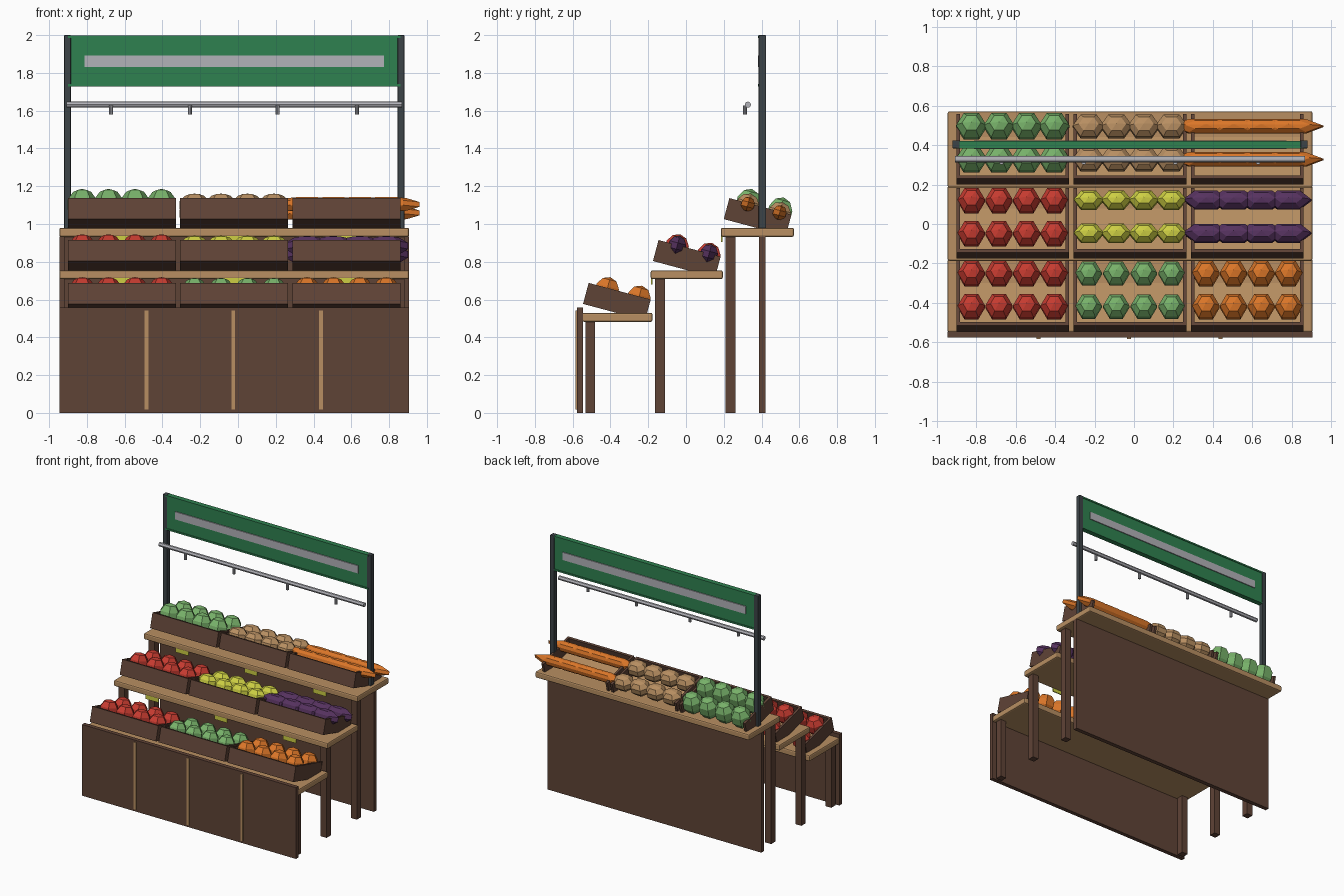
import bpy
import bmesh
from math import radians
from mathutils import Matrix, Vector

cube = bpy.data.objects.get("Cube")
if cube:
    bpy.data.objects.remove(cube, do_unlink=True)


def linear(c):
    return c / 12.92 if c <= 0.04045 else ((c + 0.055) / 1.055) ** 2.4


def material(name, code):
    rgb = [linear(int(code[i:i + 2], 16) / 255) for i in (0, 2, 4)]
    m = bpy.data.materials.new(name)
    m.use_nodes = True
    m.diffuse_color = (*rgb, 1)
    m.node_tree.nodes["Principled BSDF"].inputs["Base Color"].default_value = (*rgb, 1)
    return m


brown = material("dark wood", "5F4336")
tan = material("light wood", "B88F62")
sign_green = material("sign green", "2F8150")
leaf = material("produce green", "78B26A")
red = material("produce red", "C63B30")
yellow = material("yellow", "CDCF43")
purple = material("purple", "56325F")
orange = material("orange", "DB7628")
grey = material("light grey", "B2B2B8")
metal = material("dark metal", "3C4347")

MID = -0.02          # middle of the stand in x
TILT = radians(-15)  # crates lean back


def finish(name, bm, *mats):
    me = bpy.data.meshes.new(name)
    bm.to_mesh(me)
    bm.free()
    for m in mats:
        me.materials.append(m)
    ob = bpy.data.objects.new(name, me)
    bpy.context.scene.collection.objects.link(ob)
    return ob


def add_box(bm, x, y, z):
    """Add a box from (min, max) ranges."""
    centre = Vector([sum(r) / 2 for r in (x, y, z)])
    size = [r[1] - r[0] for r in (x, y, z)]
    mat = Matrix.Translation(centre) @ Matrix.Diagonal((*size, 1))
    return bmesh.ops.create_cube(bm, size=1, matrix=mat)["verts"]


def box(name, mat, x, y, z, bevel=0):
    bm = bmesh.new()
    add_box(bm, x, y, z)
    ob = finish(name, bm, mat)
    if bevel:
        mod = ob.modifiers.new("Bevel", "BEVEL")
        mod.width, mod.segments = bevel, 2
    return ob


def around(c, half):
    return (c - half, c + half)


def crate(name, x, y, z):
    """Open-backed crate with a light floor, tilted about its front bottom edge."""
    w, depth, h, t = 0.286, 0.34, 0.115, 0.018
    bm = bmesh.new()
    add_box(bm, (-w, w), (0, t), (0, h))
    for s in (-1, 1):
        add_box(bm, around(s * (w - t / 2), t / 2), (t, depth), (0, h))
    floor = add_box(bm, (t - w, w - t), (t, depth), (0, t))
    for f in {f for v in floor for f in v.link_faces}:
        f.normal_update()
        f.material_index = int(f.normal.z > 0.5)
    ob = finish(name, bm, brown, tan)
    ob.location, ob.rotation_euler = (x, y, z), (TILT, 0, 0)


def produce(name, mat, radii, lift, x, y, z):
    """Two rows of four faceted pieces lying in a crate."""
    bm = bmesh.new()
    turn = Matrix.Rotation(radians(30), 4, "Z")
    for row in (0.103, 0.277):
        for k in range(4):
            place = Matrix.Translation((0.14 * (k - 1.5), row, lift))
            bmesh.ops.create_uvsphere(bm, u_segments=6, v_segments=5, radius=1,
                                      matrix=place @ Matrix.Diagonal((*radii, 1)) @ turn)
    ob = finish(name, bm, mat)
    ob.location, ob.rotation_euler = (x, y, z), (TILT, 0, 0)


# Produce kinds: material, radii, height above the crate bottom
round_size = (0.073, 0.074, 0.074)
kinds = {
    "tomatoes": (red, round_size, 0.1),
    "limes": (leaf, (0.07, 0.07, 0.07), 0.1),
    "oranges": (orange, round_size, 0.1),
    "apples": (red, round_size, 0.1),
    "lemons": (yellow, (0.08, 0.056, 0.06), 0.107),
    "aubergines": (purple, (0.121, 0.055, 0.055), 0.11),
    "cabbages": (leaf, (0.081, 0.076, 0.085), 0.108),
    "potatoes": (tan, (0.085, 0.07, 0.062), 0.105),
    "carrots": (orange, (0.186, 0.042, 0.042), 0.108),
}

# Tiers: shelf y range, shelf z range, crate front corner, leg centre, produce
tiers = {
    "lower": ((-0.55, -0.177), (0.482, 0.53), (-0.545, 0.577), -0.507,
              ("tomatoes", "limes", "oranges")),
    "middle": ((-0.187, 0.195), (0.708, 0.755), (-0.175, 0.804), -0.137,
               ("apples", "lemons", "aubergines")),
    "upper": ((0.184, 0.572), (0.932, 0.98), (0.2, 1.026), 0.236,
              ("cabbages", "potatoes", "carrots")),
}
for tier, (sy, sz, corner, leg_y, goods) in tiers.items():
    box(tier + "_shelf", tan, around(MID, 0.926), sy, sz, 0.01)
    for side, s in (("right", -1), ("left", 1)):
        box(f"{tier}_leg_{side}", brown, around(MID + s * 0.875, 0.026),
            around(leg_y, 0.026), (0, sz[0] + 0.005))
    for i, item in enumerate(goods):
        x = MID + 0.595 * (i - 1)
        crate(f"{tier}_crate_{i + 1}", x, *corner)
        produce(item, *kinds[item], x, *corner)
        if tier != "lower":
            box(f"{tier}_price_tag_{i + 1}", yellow, around(x, 0.055),
                around(sy[0] + 0.006, 0.004), (sz[0] - 0.027, sz[0] + 0.006))

# Front board with light battens, and back panel
box("front_board", brown, around(MID, 0.926), (-0.577, -0.545), (0, 0.557))
for i, x in enumerate((-0.485, -0.025, 0.44)):
    box(f"front_batten_{i + 1}", tan, around(x, 0.01), (-0.584, -0.575), (0.018, 0.542))
box("back_panel", brown, around(MID, 0.926), (0.387, 0.42), (0, 0.935))

# Sign posts
for side, s in (("right", -1), ("left", 1)):
    box("sign_post_" + side, metal, around(MID + s * 0.883, 0.018),
        around(0.404, 0.02), (0.97, 2.0), 0.004)

# Sign board with raised rim and grey stripe on both faces
box("sign_board", sign_green, around(MID, 0.88), around(0.402, 0.015), (1.728, 1.998))
for i, z in enumerate((1.734, 1.992)):
    box(f"sign_rim_{i + 1}", sign_green, around(MID, 0.88), around(0.402, 0.02), around(z, 0.006))
box("sign_stripe", grey, around(MID, 0.793), around(0.402, 0.022), (1.832, 1.892))

# Hanging rail with short lamps
rail = bmesh.new()
bmesh.ops.create_cone(rail, cap_ends=True, segments=12, radius1=0.016, radius2=0.016, depth=1.775,
                      matrix=Matrix.Translation((MID, 0.328, 1.632)) @ Matrix.Rotation(radians(90), 4, "Y"))
rail_ob = finish("hanging_rail", rail, grey)
for i, x in enumerate((-0.672, -0.255, 0.21, 0.63)):
    lamp = bmesh.new()
    bmesh.ops.create_cone(lamp, cap_ends=True, segments=10, radius1=0.011, radius2=0.011, depth=0.046,
                          matrix=Matrix.Translation((x, 0.312, 1.604)))
    finish(f"rail_lamp_{i + 1}", lamp, grey)
bpy.ops.object.select_all(action="DESELECT")
rail_ob.select_set(True)
bpy.context.view_layer.objects.active = rail_ob
bpy.ops.object.shade_smooth_by_angle()
